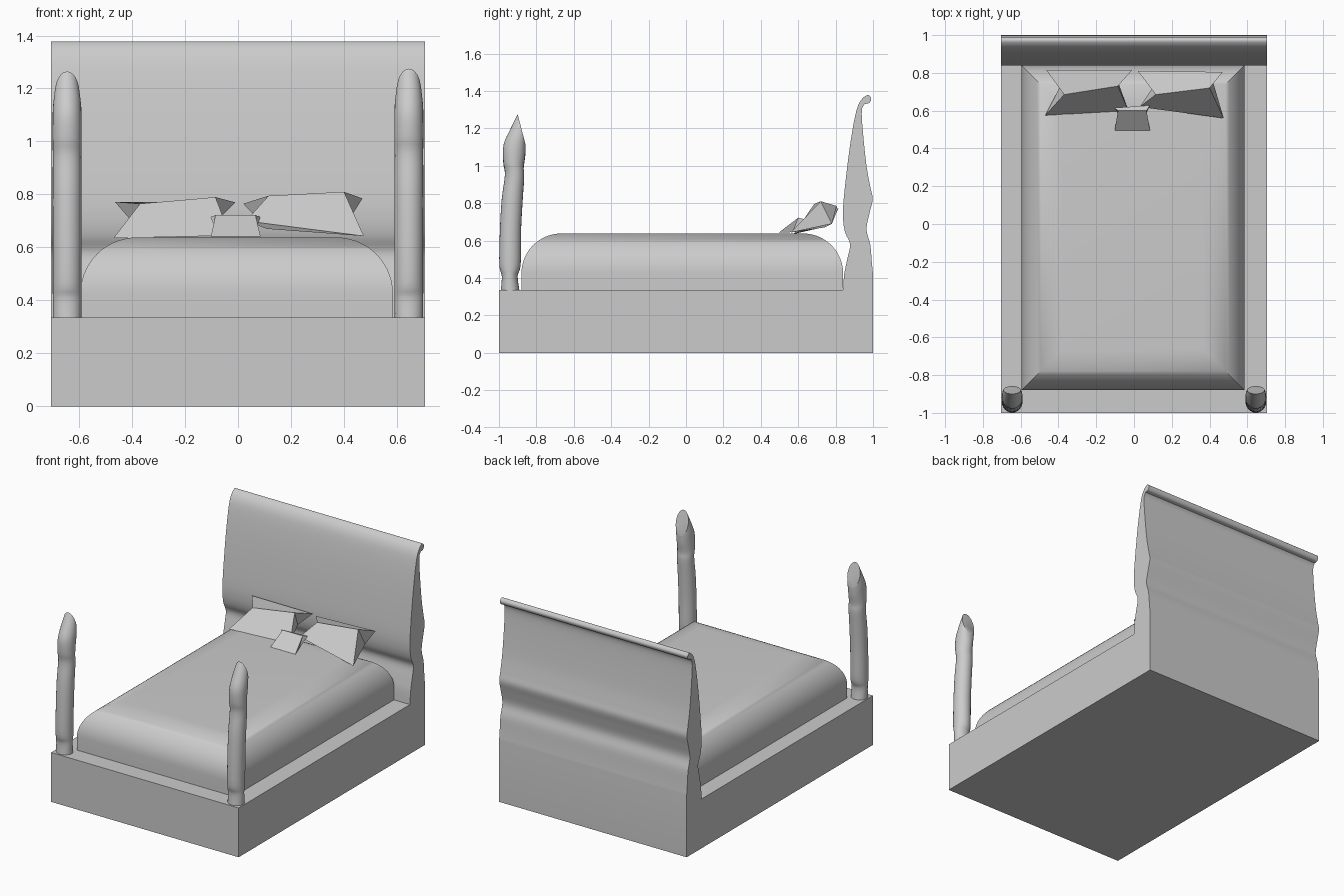
import bpy, bmesh, math
from mathutils import Vector

if "Cube" in bpy.data.objects:
    bpy.data.objects.remove(bpy.data.objects["Cube"])

grey = bpy.data.materials.new("plain_grey")
grey.diffuse_color = (0.6, 0.6, 0.6, 1)
grey.use_nodes = True
grey.node_tree.nodes["Principled BSDF"].inputs["Base Color"].default_value = grey.diffuse_color


def smooth_path(pts, steps):
    """Catmull-Rom curve through points of any dimension."""
    p = [pts[0]] + list(pts) + [pts[-1]]
    out = []
    for i in range(1, len(p) - 2):
        for s in range(steps):
            t = s / steps
            out.append(tuple(0.5 * (2 * b + (c - a) * t + (2 * a - 5 * b + 4 * c - d) * t * t
                                    + (3 * b - a - 3 * c + d) * t ** 3)
                             for a, b, c, d in zip(*p[i - 1:i + 3])))
    return out + [tuple(pts[-1])]


def finish(name, bm, angle=None):
    bmesh.ops.recalc_face_normals(bm, faces=bm.faces)
    me = bpy.data.meshes.new(name)
    bm.to_mesh(me)
    bm.free()
    me.materials.append(grey)
    if angle:
        me.shade_smooth()
        me.set_sharp_from_angle(angle=math.radians(angle))
    ob = bpy.data.objects.new(name, me)
    bpy.context.collection.objects.link(ob)
    return ob


def loft(name, rings, angle):
    """Skin closed rings of equal length and cap both ends."""
    bm = bmesh.new()
    vs = [[bm.verts.new(c) for c in r] for r in rings]
    n = len(vs[0])
    for a, b in zip(vs, vs[1:]):
        for i in range(n):
            j = (i + 1) % n
            bm.faces.new((a[i], a[j], b[j], b[i]))
    bm.faces.new(vs[0])
    bm.faces.new(vs[-1])
    return finish(name, bm, angle)


# Base and scrolled headboard: one side profile (y, z) extruded across the width
front = [(.84, .335), (.846, .42), (.862, .50), (.877, .58), (.852, .64), (.84, .71),
         (.843, .82), (.873, 1.08), (.905, 1.27), (.932, 1.345), (.97, 1.378), (.99, 1.36),
         (.98, 1.336), (.955, 1.33)]
back = [(.955, 1.33), (.94, 1.295), (.945, 1.19), (.965, 1.0), (.987, .88), (.998, .82),
        (.982, .75), (.965, .66), (.985, .58), (.993, .49), (1.0, .42)]
profile = ([(-1, 0), (-1, .335)] + smooth_path(front, 4)[:-1]
           + smooth_path(back, 4) + [(1, 0)])
loft("bed_frame", [[(x, y, z) for y, z in profile] for x in (-.705, .705)], 35)

# Mattress: shrinking rectangles following a quarter round, with mitred corners
steps = 14
levels = [(0, .33)] + [(.215 * (1 - math.cos(a)), .425 + .213 * math.sin(a))
                       for a in (math.pi / 2 * i / steps for i in range(steps + 1))]
loft("mattress", [[(-.595 + d, -.88 + d, z), (.585 - d, -.88 + d, z),
                   (.585 - d, .84 - d, z), (-.595 + d, .84 - d, z)] for d, z in levels], 40)

# Foot posts: rings given by front point, back point and half width, cut obliquely on top
post = [(-.99, .33, -.89, .33, .054), (-.985, .41, -.90, .41, .054),
        (-.998, .47, -.884, .47, .055), (-.995, .65, -.882, .65, .055),
        (-.985, .82, -.873, .82, .055), (-.968, .95, -.865, .94, .054),
        (-.977, 1.02, -.868, .99, .055), (-.975, 1.11, -.86, 1.05, .055),
        (-.94, 1.19, -.858, 1.09, .053), (-.90, 1.27, -.858, 1.11, .046)]
for side, x0, lift in (("left", -.645, -.006), ("right", .645, .005)):
    rings = []
    for fy, fz, by, bz, w in smooth_path(post, 4):
        ring = []
        for i in range(24):
            a = math.tau * i / 24
            k = (1 - math.cos(a)) / 2
            z = fz + (bz - fz) * k
            ring.append((x0 + w * math.sin(a), fy + (by - fy) * k,
                         z + lift * (z - .33)))
        rings.append(ring)
    loft(side + "_foot_post", rings, 40)


def pillow(name, left, right):
    """Pinched cushion. Each end lists front, back, upper ridge and lower ridge points."""
    bm = bmesh.new()
    l = [bm.verts.new(c) for c in left]
    r = [bm.verts.new(c) for c in right]
    for a, b in ((0, 2), (2, 1), (1, 3), (3, 0)):
        bm.faces.new((l[a], l[b], r[b], r[a]))
    for e in (l, r):
        bm.faces.new((e[0], e[2], e[3]))
        bm.faces.new((e[1], e[2], e[3]))
    finish(name, bm)


pillow("left_pillow",
       [(-.47, .575, .635), (-.465, .815, .772), (-.37, .685, .765), (-.38, .75, .675)],
       [(-.03, .60, .645), (-.01, .815, .77), (-.085, .73, .79), (-.09, .77, .69)])
pillow("right_pillow",
       [(.03, .62, .70), (.02, .81, .765), (.115, .685, .795), (.11, .74, .67)],
       [(.475, .56, .643), (.47, .805, .785), (.40, .72, .81), (.41, .78, .69)])
pillow("small_pillow",
       [(-.102, .495, .642), (-.104, .615, .715), (-.085, .60, .722), (-.075, .57, .645)],
       [(.085, .495, .642), (.084, .628, .715), (.066, .60, .722), (.06, .57, .645)])
